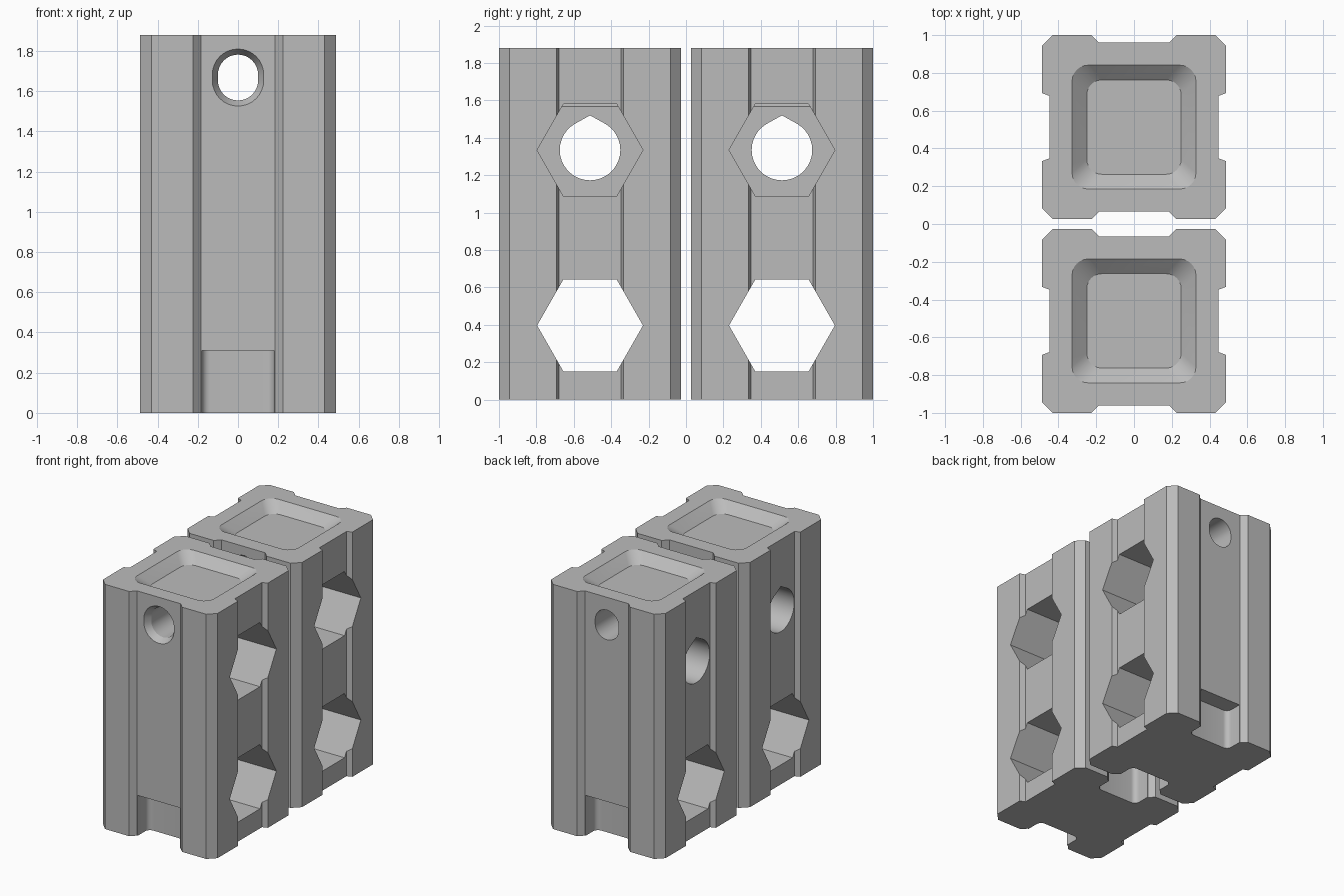
import bpy, bmesh
from math import sin, cos, pi, radians
from mathutils import Vector

if "Cube" in bpy.data.objects:
    bpy.data.objects.remove(bpy.data.objects["Cube"])

grey = bpy.data.materials.new("plain_grey")
grey.use_nodes = True
grey.diffuse_color = (0.5, 0.5, 0.5, 1)
grey.node_tree.nodes["Principled BSDF"].inputs["Base Color"].default_value = (0.5, 0.5, 0.5, 1)

HEIGHT = 1.88
HALF = 0.487      # half width of a block
GROOVE = 0.04     # depth of the grooves in the four sides
FACE = HALF - GROOVE

AXES = {"x": lambda a, b, d: (d, a, b),
        "y": lambda a, b, d: (a, d, b),
        "z": lambda a, b, d: (a, b, d)}


def loft(name, axis, sections):
    """Solid through (offset, outline) sections along one axis."""
    bm = bmesh.new()
    rings = [[bm.verts.new(AXES[axis](a, b, d)) for a, b in outline]
             for d, outline in sections]
    for low, high in zip(rings, rings[1:]):
        for i in range(len(low)):
            j = (i + 1) % len(low)
            bm.faces.new((low[i], low[j], high[j], high[i]))
    bm.faces.new(rings[0])
    bm.faces.new(rings[-1])
    bmesh.ops.recalc_face_normals(bm, faces=bm.faces)
    mesh = bpy.data.meshes.new(name)
    bm.to_mesh(mesh)
    bm.free()
    mesh.materials.append(grey)
    obj = bpy.data.objects.new(name, mesh)
    bpy.context.scene.collection.objects.link(obj)
    return obj


def arc(cx, cz, r, start, end, steps):
    angles = [radians(start + (end - start) * i / steps) for i in range(steps + 1)]
    return [(cx + r * cos(t), cz + r * sin(t)) for t in angles]


def rounded_rect(hx, hy, r, cy=0):
    corners = [(1, 1, 0), (-1, 1, 90), (-1, -1, 180), (1, -1, 270)]
    return [p for sx, sy, a in corners
            for p in arc(sx * (hx - r), cy + sy * (hy - r), r, a, a + 90, 6)]


def slot(r, cz, stretch=0.014):
    return arc(0, cz + stretch, r, 0, 180, 16) + arc(0, cz - stretch, r, 180, 360, 16)


def hexagon(cz):
    return [(sx * a, cz + b) for sx, a, b in
            ((1, 0.283, 0), (1, 0.142, 0.247), (-1, 0.142, 0.247),
             (-1, 0.283, 0), (-1, 0.142, -0.247), (1, 0.142, -0.247))]


# Block outline: chamfered corners and a shallow groove in every side
quarter = [(HALF, 0.18), (HALF, 0.43), (0.43, HALF), (0.225, HALF), (0.185, FACE)]
quarter = [(FACE, 0.165)] + quarter
outline = quarter + [(-x, y) for x, y in reversed(quarter)]
outline += [(-x, -y) for x, y in quarter] + [(x, -y) for x, y in reversed(quarter)]
front_block = loft("front_block", "z", [(0, outline), (HEIGHT, outline)])

# Cutters
UPPER, LOWER, HOLE = 1.335, 0.397, 1.668
teardrop = [(0, UPPER + 0.185)] + arc(0, UPPER, 0.162, 120, 420, 30)
cutters = [
    loft("well_cutter", "z", [(HEIGHT - 0.07, rounded_rect(0.25, 0.25, 0.08)),
                              (HEIGHT, rounded_rect(0.328, 0.328, 0.085)),
                              (HEIGHT + 0.1, rounded_rect(0.328, 0.328, 0.085))]),
    loft("lower_hex_cutter", "x", [(-0.6, hexagon(LOWER)), (0.6, hexagon(LOWER))]),
    loft("upper_hex_cutter", "x", [(-0.05, hexagon(UPPER)), (0.6, hexagon(UPPER))]),
    loft("teardrop_cutter", "x", [(-0.6, teardrop), (0.3, teardrop)]),
    loft("cross_hole_cutter", "y", [(-0.6, slot(0.128, HOLE)), (-FACE, slot(0.128, HOLE)),
                                    (0.05 - FACE, slot(0.1, HOLE)), (0.6, slot(0.1, HOLE))]),
]
for side, cy in (("front", -0.465), ("back", 0.465)):
    notch = rounded_rect(0.18, 0.15, 0.04, cy)
    cutters.append(loft(side + "_notch_cutter", "z", [(-0.1, notch), (0.31, notch)]))

for cutter in cutters:
    mod = front_block.modifiers.new(cutter.name, "BOOLEAN")
    mod.operation = "DIFFERENCE"
    mod.solver = "EXACT"
    mod.object = cutter

# Bake the cuts and drop the cutters
graph = bpy.context.evaluated_depsgraph_get()
carved = bpy.data.meshes.new_from_object(front_block.evaluated_get(graph))
front_block.modifiers.clear()
front_block.data = carved
for cutter in cutters:
    bpy.data.objects.remove(cutter)

bpy.ops.object.select_all(action="DESELECT")
front_block.select_set(True)
bpy.context.view_layer.objects.active = front_block
bpy.ops.object.shade_smooth_by_angle(angle=radians(25))

# The second block stands behind the first
back_block = front_block.copy()
back_block.data = front_block.data.copy()
back_block.name = "back_block"
bpy.context.scene.collection.objects.link(back_block)
front_block.location.y = HALF - 1
back_block.location.y = 1 - HALF
